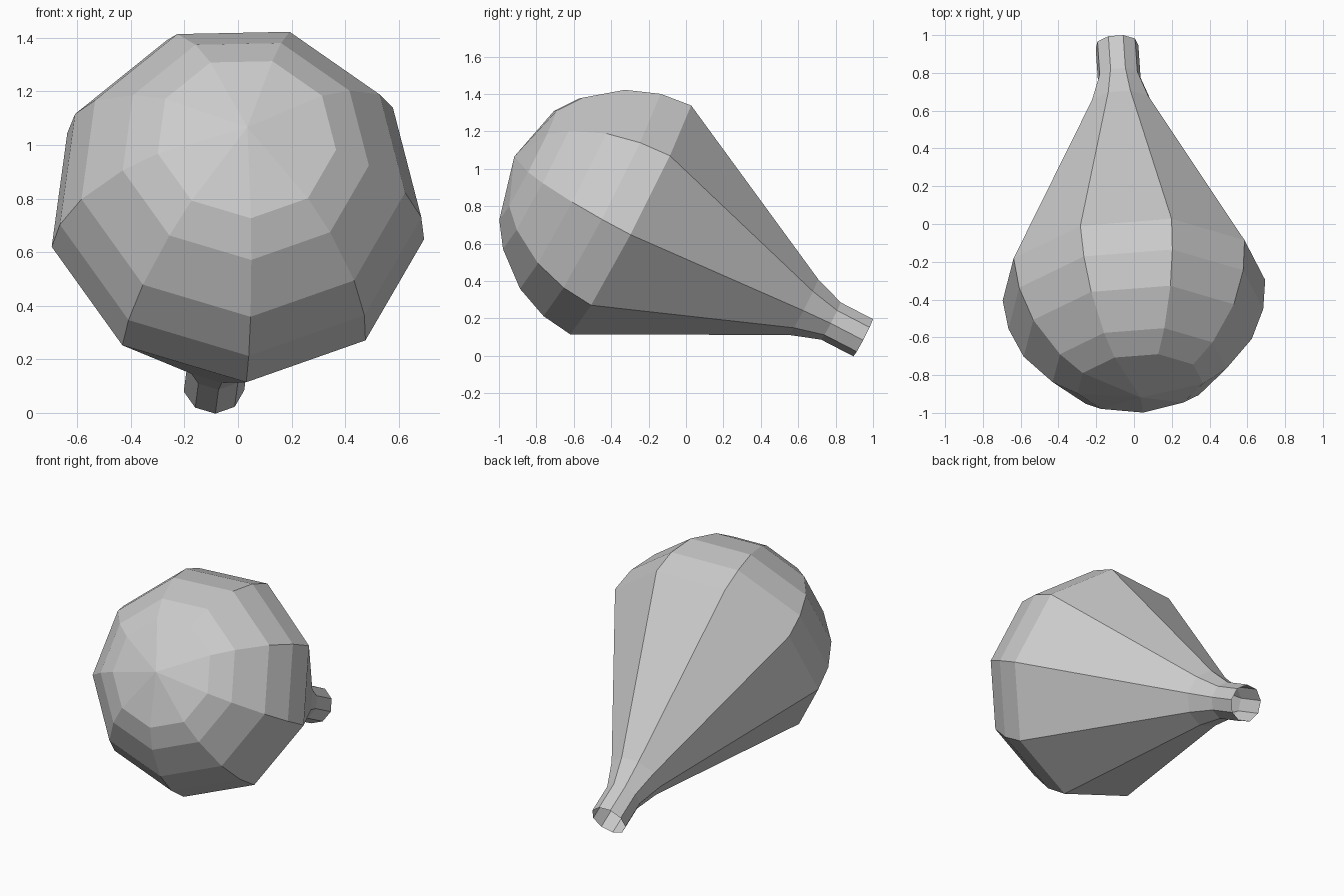
import bpy, bmesh
from math import cos, sin, pi, radians
from mathutils import Vector

if "Cube" in bpy.data.objects:
    bpy.data.objects.remove(bpy.data.objects["Cube"])

SIDES = 9
pole = Vector((0.035, -0.918, 1.066))            # rounded end of the bulb
axis = Vector((-0.0597, 0.886, -0.459)).normalized()
down = (Vector((0, 0, -1)) - axis * axis.dot(Vector((0, 0, -1)))).normalized()
side = axis.cross(down)

# (distance along axis, radius): dome, long taper, open neck
profile = [(0.084, 0.339), (0.173, 0.468), (0.351, 0.615), (0.530, 0.687),
           (0.703, 0.708), (1.745, 0.172), (1.910, 0.115), (2.105, 0.115)]

bm = bmesh.new()


def ring(t, r):
    angles = [2 * pi * i / SIDES - radians(1.3) for i in range(SIDES)]
    return [bm.verts.new(pole + axis * t + (down * cos(a) + side * sin(a)) * r)
            for a in angles]


rings = [ring(t, r) for t, r in profile]

# Fan closing the rounded end
tip = bm.verts.new(pole)
for i in range(SIDES):
    bm.faces.new((tip, rings[0][(i + 1) % SIDES], rings[0][i]))

# Walls between neighbouring rings
for a, b in zip(rings, rings[1:]):
    for i in range(SIDES):
        j = (i + 1) % SIDES
        bm.faces.new((a[i], a[j], b[j], b[i]))

bmesh.ops.recalc_face_normals(bm, faces=bm.faces)
mesh = bpy.data.meshes.new("bulb")
bm.to_mesh(mesh)
bm.free()
bpy.context.collection.objects.link(bpy.data.objects.new("bulb", mesh))
